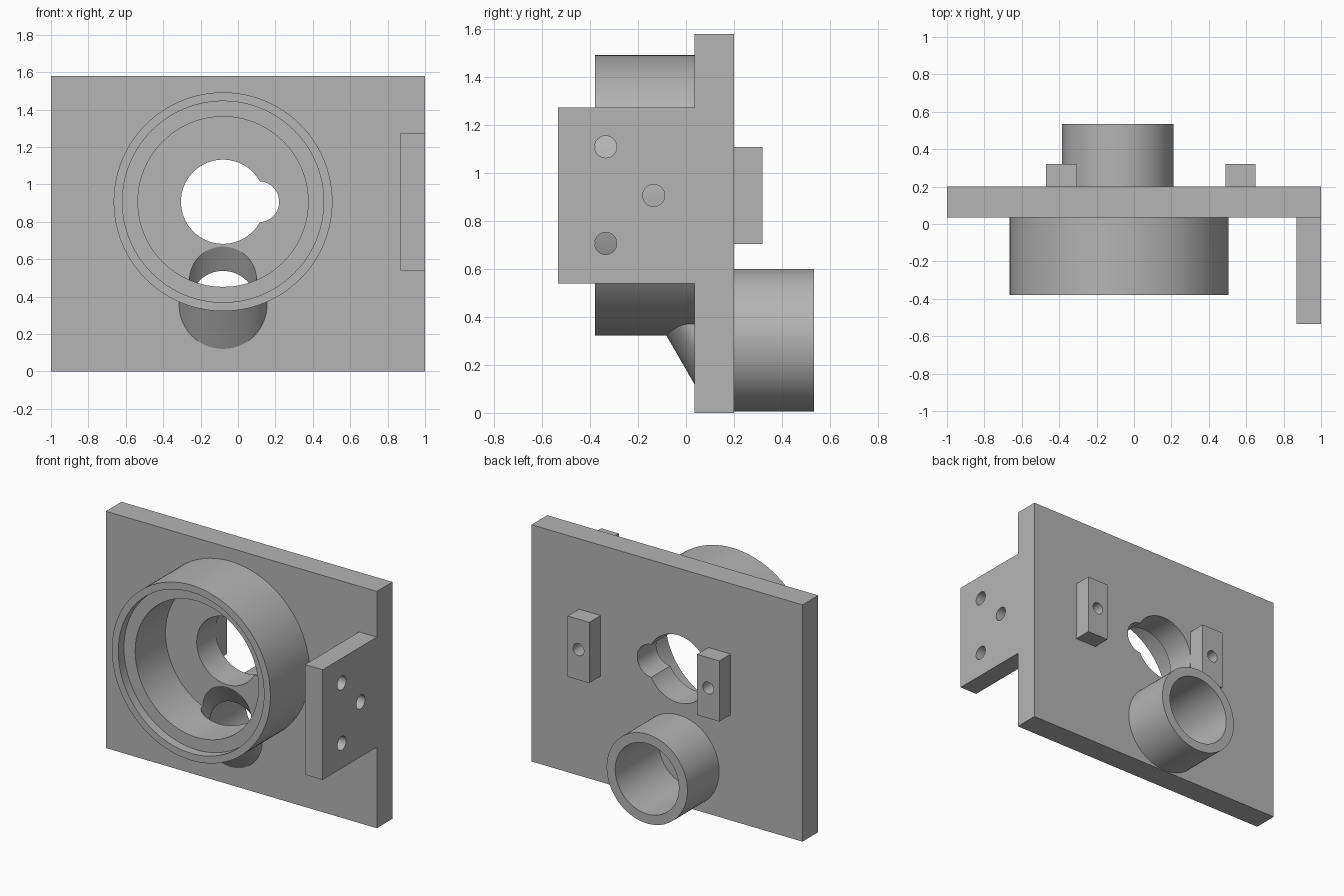
import bpy
import bmesh
import math
from mathutils import Matrix, Vector

cube = bpy.data.objects.get("Cube")
if cube:
    bpy.data.objects.remove(cube, do_unlink=True)

grey = bpy.data.materials.new("plain grey")
grey.use_nodes = True
grey.diffuse_color = (0.46, 0.46, 0.46, 1)
grey.node_tree.nodes["Principled BSDF"].inputs["Base Color"].default_value = (0.46, 0.46, 0.46, 1)


def finish(name, bm):
    bmesh.ops.recalc_face_normals(bm, faces=bm.faces[:])
    mesh = bpy.data.meshes.new(name)
    bm.to_mesh(mesh)
    bm.free()
    mesh.materials.append(grey)
    obj = bpy.data.objects.new(name, mesh)
    bpy.context.collection.objects.link(obj)
    return obj


def box(name, low, high):
    bm = bmesh.new()
    low, high = Vector(low), Vector(high)
    size = Matrix.Diagonal((high - low).to_4d())
    size[3][3] = 1
    bmesh.ops.create_cube(bm, size=1, matrix=Matrix.Translation((low + high) / 2) @ size)
    return finish(name, bm)


def cylinder(name, centre, radius, start, end, axis="Y", slope=0, sides=96):
    """Cylinder along an axis; slope shears it in z as y grows."""
    bm = bmesh.new()
    turn = Matrix.Rotation(math.pi / 2, 4, "X" if axis == "Y" else "Y")
    bmesh.ops.create_cone(bm, cap_ends=True, segments=sides, radius1=radius,
                          radius2=radius, depth=end - start, matrix=turn)
    middle = (start + end) / 2
    a, z = centre
    place = Vector((a, middle, z)) if axis == "Y" else Vector((middle, a, z))
    for v in bm.verts:
        v.co += place
        v.co.z += slope * v.co.y
    return finish(name, bm)


def combine(body, others, operation):
    for other in others:
        mod = body.modifiers.new("combine", "BOOLEAN")
        mod.operation = operation
        mod.solver = "EXACT"
        mod.object = other
        bpy.ops.object.select_all(action="DESELECT")
        bpy.context.view_layer.objects.active = body
        body.select_set(True)
        bpy.ops.object.modifier_apply(modifier=mod.name)
        bpy.data.objects.remove(other, do_unlink=True)


hub = (-0.08, 0.907)
tube = (-0.087, 0.303)
slope = -math.sqrt(3)

# Solid parts: plate, front ring, slanted duct, back tube, side flange, back lugs
body = box("mounting_bracket", (-1, 0.035, 0), (1, 0.2, 1.58))
combine(body, [
    cylinder("front_ring", hub, 0.585, -0.38, 0.1),
    cylinder("slanted_duct", (-0.08, 0.416), 0.235, -0.15, 0.1, slope=slope),
    cylinder("back_tube", tube, 0.298, 0.12, 0.535),
    box("side_flange", (0.87, -0.535, 0.54), (1, 0.1, 1.275)),
    box("right_lug", (-0.47, 0.15, 0.705), (-0.305, 0.32, 1.11)),
    box("left_lug", (0.49, 0.15, 0.705), (0.65, 0.32, 1.11)),
], "UNION")

# Openings: stepped pocket, keyhole, duct and tube bores
cuts = [
    cylinder("pocket", hub, 0.455, -0.6, 0),
    cylinder("pocket_step", hub, 0.538, -0.6, -0.32),
    cylinder("centre_hole", hub, 0.225, -0.1, 0.4),
    cylinder("key_slot", (0.11, 0.907), 0.11, -0.1, 0.4, sides=48),
    cylinder("tube_bore", tube, 0.235, 0.075, 0.7),
    cylinder("duct_bore", (-0.08, 0.487), 0.18, -0.12, 0.11, slope=slope),
]
# Bolt holes through the flange, blind holes in the lugs
for y, z in ((-0.335, 1.11), (-0.335, 0.707), (-0.135, 0.907)):
    cuts.append(cylinder("flange_hole", (y, z), 0.046, 0.8, 1.1, axis="X", sides=32))
for x in (-0.3875, 0.57):
    cuts.append(cylinder("lug_hole", (x, 0.907), 0.04, 0.21, 0.4, sides=32))
combine(body, cuts, "DIFFERENCE")

bpy.ops.object.select_all(action="DESELECT")
body.select_set(True)
bpy.context.view_layer.objects.active = body
bpy.ops.object.shade_smooth_by_angle(angle=math.radians(28))
